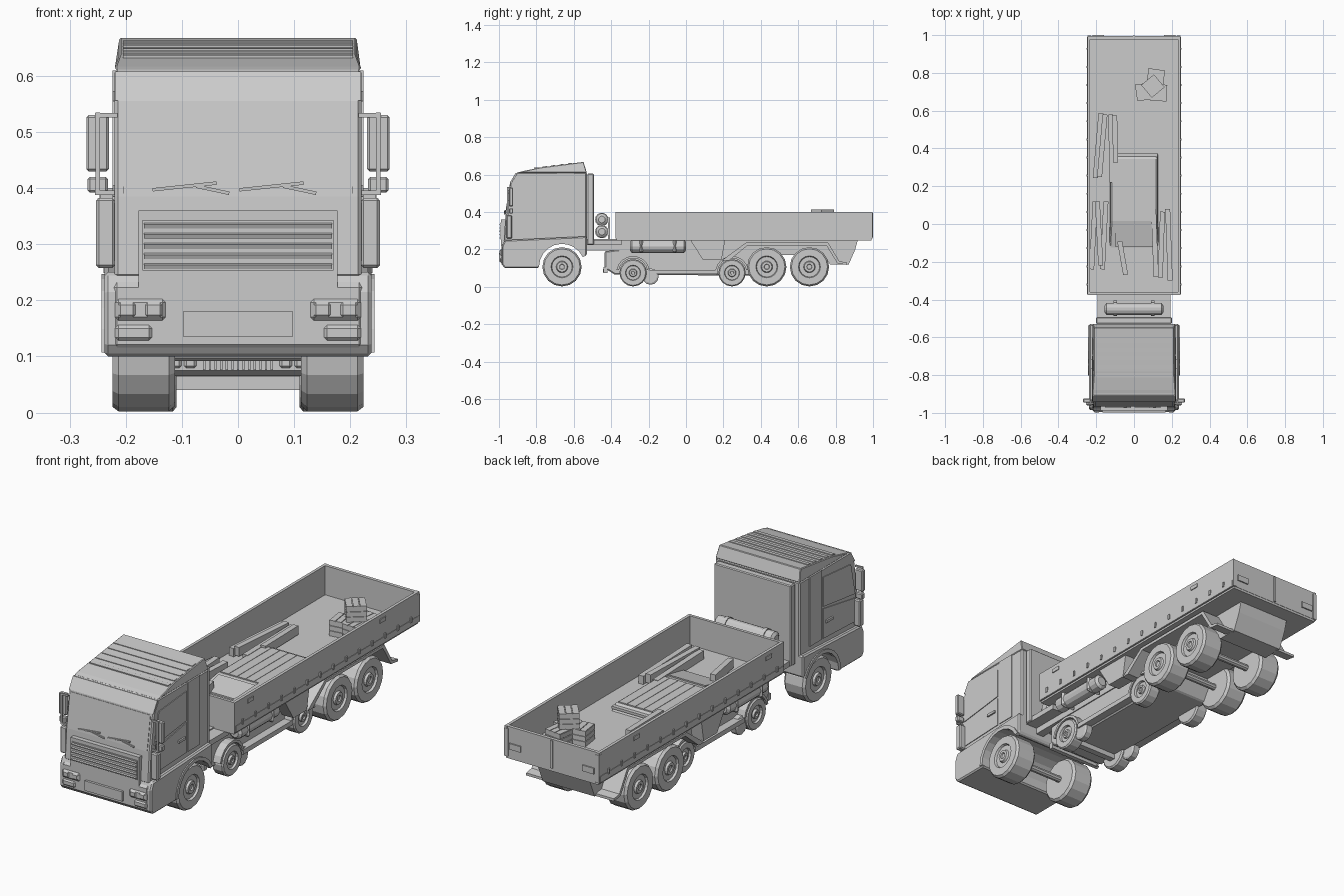
import bpy, bmesh
from math import sin, cos, pi, radians


def finish(name, bm, bevel=0):
    bmesh.ops.recalc_face_normals(bm, faces=bm.faces)
    me = bpy.data.meshes.new(name)
    bm.to_mesh(me)
    bm.free()
    ob = bpy.data.objects.new(name, me)
    bpy.context.collection.objects.link(ob)
    if bevel:
        m = ob.modifiers.new("bevel", "BEVEL")
        m.width, m.segments = bevel, 1
        m.limit_method, m.angle_limit = "ANGLE", radians(50)
    return ob


def box(name, c, size, rot=(0, 0, 0), bevel=0):
    bm = bmesh.new()
    bmesh.ops.create_cube(bm, size=1)
    bmesh.ops.scale(bm, vec=size, verts=bm.verts)
    ob = finish(name, bm, bevel)
    ob.location = c
    ob.rotation_euler = [radians(a) for a in rot]
    return ob


def prism(name, yz, x0, x1, bevel=0, top=None):
    """Extrude a side profile along x; 'top' = (z, factor) narrows points above z."""
    def vx(x, z):
        return x * top[1] if top and z > top[0] else x
    bm = bmesh.new()
    a = [bm.verts.new((vx(x0, z), y, z)) for y, z in yz]
    b = [bm.verts.new((vx(x1, z), y, z)) for y, z in yz]
    n = len(yz)
    bm.faces.new(a)
    bm.faces.new(b)
    for i in range(n):
        j = (i + 1) % n
        bm.faces.new((a[i], a[j], b[j], b[i]))
    return finish(name, bm, bevel)


def lathe(name, prof, c, s=1, seg=18):
    """Revolve (offset, radius) points around the x axis."""
    bm = bmesh.new()
    rings = [[bm.verts.new((c[0] + s * o, c[1] + r * cos(2 * pi * i / seg),
                            c[2] + r * sin(2 * pi * i / seg))) for i in range(seg)]
             for o, r in prof]
    for p, q in zip(rings, rings[1:]):
        for i in range(seg):
            j = (i + 1) % seg
            bm.faces.new((p[i], p[j], q[j], q[i]))
    bm.faces.new(rings[0])
    bm.faces.new(rings[-1])
    return finish(name, bm)


def wheel(name, s, x_out, y, r, w):
    p = [(-w, .45 * r), (-w, .9 * r), (-.9 * w, r), (-.1 * w, r), (0, .92 * r), (0, .56 * r),
         (-.01, .52 * r), (-.01, .3 * r), (.0, .26 * r), (.0, .14 * r), (-.006, .12 * r)]
    lathe(name, p, (s * x_out, y, r + .002), s, 16)


def arc(cy, cz, r, a0, a1, n):
    return [(cy + r * cos(radians(a0 + (a1 - a0) * i / n)),
             cz + r * sin(radians(a0 + (a1 - a0) * i / n))) for i in range(n + 1)]


def band(cy, cz, r0, r1, a0, a1, n):
    return arc(cy, cz, r1, a0, a1, n) + arc(cy, cz, r0, a1, a0, n)


# Cab shell: lower body with wheel arch, upper body, roof
prism("cab_lower", [(-.97, .10), (-.985, .12), (-.985, .215), (-.97, .25), (-.53, .27), (-.53, .17)]
      + arc(-.663, .107, .125, 25, 180, 9) + [(-.788, .10)], -.238, .238, .012)
prism("cab_upper", [(-.975, .24), (-.965, .385), (-.94, .555), (-.905, .612), (-.53, .612), (-.53, .24)],
      -.22, .22, .006)
prism("cab_roof", [(-.905, .61), (-.88, .617), (-.78, .638), (-.548, .668), (-.53, .61)],
      -.219, .219, .003, top=(.63, .965))
for i in range(5):
    y = -.80 + i * .045
    box("roof_ridge", (0, y, .637 + (y + .78) * .13), (.41, .022, .008), (7, 0, 0))
# Windscreen, visor and wipers
prism("windscreen", [(-.967, .39), (-.943, .548), (-.935, .548), (-.955, .39)], -.205, .205)
prism("sun_visor", [(-.942, .556), (-.912, .608), (-.90, .606), (-.93, .556)], -.219, .219)
for x in (-.085, .07):
    box("wiper_arm", (x - .01, -.968, .403), (.115, .006, .006), (0, -6, 0))
    box("wiper_blade", (x + .04, -.97, .397), (.06, .006, .006), (0, 12, 0))
# Grille
box("grille_panel", (0, -.975, .29), (.355, .026, .14))
box("grille_recess", (0, -.983, .298), (.34, .018, .09))
for i in range(5):
    box("grille_slat", (0, -.991, .262 + i * .018), (.335, .012, .008), (25, 0, 0))
# Bumper, plate and lamps
box("front_bumper", (0, -.97, .172), (.455, .035, .125), bevel=.012)
box("number_plate", (0, -.991, .158), (.195, .016, .046))
for s in (-1, 1):
    box("headlight_frame", (s * .174, -.987, .183), (.09, .014, .038), bevel=.006)
    for dx in (-.024, .024):
        box("headlight_lens", (s * .174 + dx, -.993, .183), (.03, .01, .026), bevel=.004)
    box("fog_light", (s * .186, -.987, .142), (.066, .014, .028), bevel=.006)
    # Side windows, door and rear panel of the cab
    a, b = s * .215, s * .2235
    prism("side_window", [(-.938, .405), (-.905, .555), (-.70, .573), (-.70, .435)], a, b)
    prism("door_panel", [(-.945, .275), (-.94, .385), (-.70, .425), (-.70, .285)], a, b)
    prism("cab_rear_panel", [(-.69, .285), (-.69, .61), (-.60, .61), (-.60, .285)], a, b)
    box("door_handle", (s * .226, -.74, .36), (.01, .05, .012))
    prism("cab_fender_rim", band(-.663, .107, .123, .14, 25, 180, 9), s * .225, s * .243)
    box("corner_deflector", (s * .236, -.945, .32), (.034, .03, .125), bevel=.005)
    # Mirrors
    box("mirror_large", (s * .25, -.935, .48), (.04, .022, .1), bevel=.004)
    box("mirror_small", (s * .25, -.935, .406), (.036, .022, .028), bevel=.004)
    box("mirror_post", (s * .25, -.952, .462), (.008, .008, .145))
    for z in (.392, .53):
        box("mirror_arm", (s * .235, -.95, z), (.04, .008, .008))

# Back wall behind the cab, deck and air tanks
box("cab_headboard", (0, -.51, .415), (.40, .034, .38), bevel=.004)
box("coupling_deck", (0, -.44, .237), (.385, .19, .025))
for z in (.295, .36):
    lathe("air_tank", [(-.155, .018), (-.145, .032), (.145, .032), (.155, .018)], (0, -.45, z), seg=14)
    for x in (-.1, .1):
        lathe("tank_strap", [(-.009, .036), (.009, .036)], (x, -.45, z), seg=14)
for x in (-.1, .1):
    box("tank_bracket", (x, -.412, .305), (.018, .012, .13))

# Chassis
for s in (-1, 1):
    box("chassis_rail", (s * .115, .13, .225), (.04, 1.4, .06))
prism("rear_chassis", [(.3, .25), (.92, .257), (.905, .20), (.87, .12), (.77, .12), (.74, .17), (.3, .17)],
      -.135, .135)

# Cargo bed
box("bed_floor", (0, .31, .256), (.48, 1.365, .014))
box("bed_front_wall", (0, -.368, .330), (.49, .014, .140))
box("tailgate", (0, .986, .330), (.49, .016, .140))
box("tailgate_seam", (0, .995, .33), (.012, .008, .13))
for s in (-1, 1):
    box("bed_side", (s * .239, .31, .329), (.014, 1.372, .142))
    box("bed_lower_rail", (s * .243, .31, .274), (.01, 1.36, .03))
    for i in range(14):
        box("bed_side_latch", (s * .247, -.32 + i * .096, .292), (.01, .01, .024))
    for y in (-.26, .72):
        box("bed_marker", (s * .246, y, .372), (.008, .045, .018))
    box("tail_light", (s * .19, .995, .31), (.06, .01, .028))
    box("tailgate_post", (s * .237, .987, .325), (.02, .022, .13))

# Truck wheels, axles, fenders, tanks
for y in (-.663, .432, .66):
    lathe("truck_axle", [(-.2, .016), (.2, .016)], (0, y, .107), seg=10)
    for s in (-1, 1):
        wheel("truck_wheel", s, .224, y, .105, .112)
for s in (-1, 1):
    prism("rear_fender", [(.19, .14), (.23, .14), (.33, .222), (.75, .222), (.81, .125), (.86, .118),
                          (.86, .13), (.82, .137), (.76, .236), (.32, .236)], s * .125, s * .228)
    prism("side_skirt", [(.02, .255), (.09, .145), (.19, .145), (.21, .255)], s * .165, s * .225)
    tank = lathe("fuel_tank", [(-.15, .022), (-.14, .035), (.14, .035), (.15, .022)], (0, 0, 0), seg=12)
    tank.rotation_euler = (0, 0, pi / 2)
    tank.location = (s * .19, -.15, .217)
    for y in (-.24, -.06):
        box("fuel_tank_strap", (s * .19, y, .22), (.078, .018, .078), bevel=.018)

# Small old car sunk into the bed
prism("car_body", [(-.38, .065), (-.435, .1), (-.435, .19), (-.14, .225), (.36, .24), (.4, .13), (.36, .06)],
      -.13, .13, .006)
prism("car_cabin", [(-.14, .22), (-.13, .262), (.015, .295), (.35, .295), (.375, .26), (.38, .22)],
      -.13, .13, .006, top=(.28, .94))
prism("car_windscreen", [(-.12, .266), (.0, .293), (.0, .299), (-.12, .273)], -.1, .1)
for i in range(5):
    box("car_roof_strip", (-.088 + i * .044, .185, .296), (.042, .32, .008))
box("car_roof_rack", (0, .365, .28), (.25, .02, .012))
box("car_front_beam", (0, -.285, .053), (.275, .03, .025))
box("car_grille_frame", (0, -.43, .09), (.265, .02, .03))
for i in range(13):
    box("car_grille_bar", (-.06 + i * .01, -.441, .085), (.004, .006, .018))
for s in (-1, 1):
    for x in (.085, .112):
        box("car_headlight", (s * x, -.441, .088), (.022, .008, .018), bevel=.005)
    box("car_running_board", (s * .145, -.015, .08), (.045, .37, .022))
    lathe("car_spare_roller", [(-.02, .035), (-.015, .044), (.015, .044), (.02, .035)],
          (s * .14, -.19, .055), seg=12)
    for y in (-.283, .246):
        wheel("car_wheel", s, .17, y, .073, .06)
        prism("car_fender", band(y, .075, .078, .09, 10, 170, 8), s * .11, s * .168)
for y in (-.283, .246):
    lathe("car_axle", [(-.14, .01), (.14, .01)], (0, y, .075), seg=8)

# Timber beams: x, y, length, turn
beams = [(-.19, .415, .345, -5), (-.168, .415, .33, -5), (-.12, .40, .36, 1), (-.1, .45, .25, 1),
         (-.215, -.06, .36, -3), (-.185, -.05, .34, 3), (-.158, -.06, .36, -3), (-.06, -.18, .18, 10),
         (.11, -.1, .36, 2), (.145, -.11, .35, -2), (.185, -.11, .38, 2)]
for i, (x, y, l, a) in enumerate(beams):
    box("timber_beam", (x, y, .281 + .008 * (i % 2)), (.026, l, .042), (0, 0, a))


# Slatted crates
def crate(c, a):
    core = box("crate", c, (.08, .08, .066), (0, 0, a))
    for k in (-1, 1):
        for i in range(3):
            for size, p in (((.088, .006, .021), (0, k * .041, (i - 1) * .024)),
                            ((.006, .088, .021), (k * .041, 0, (i - 1) * .024)),
                            ((.026, .088, .006), ((i - 1) * .029, 0, k * .034))):
                box("crate_slat", p, size).parent = core


crate((.055, .70, .30), 8)
crate((.13, .695, .30), -3)
crate((.115, .775, .30), -8)
crate((.10, .73, .376), 40)
